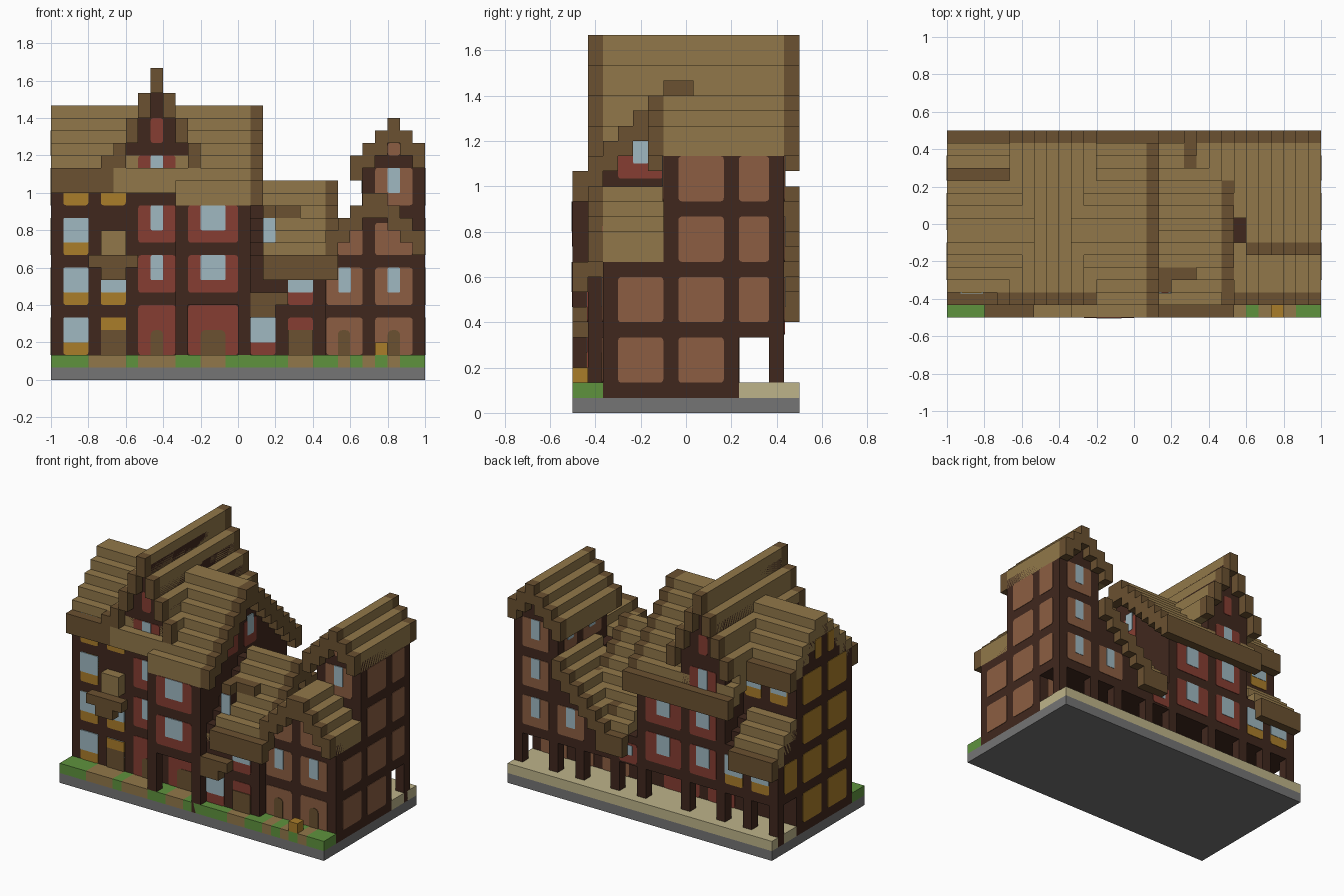
import bpy, bmesh, math
from mathutils import Vector

if "Cube" in bpy.data.objects:
    bpy.data.objects.remove(bpy.data.objects["Cube"], do_unlink=True)

U = 1 / 15  # one block


def P(x, y, z):
    return Vector((x * U - 1, y * U - 0.5, z * U))


# Ten flat colours
MATS = {}


def colour(name, r, g, b):
    m = bpy.data.materials.new(name)
    m.use_nodes = True
    c = [(v / 255) ** 2.2 for v in (r, g, b)] + [1]
    m.diffuse_color = c
    m.node_tree.nodes["Principled BSDF"].inputs["Base Color"].default_value = c
    MATS[name] = m


for row in (("roof", 144, 119, 75), ("trim", 106, 82, 52), ("timber", 66, 44, 35),
            ("red", 133, 64, 53), ("clay", 139, 94, 68), ("ochre", 168, 124, 46),
            ("glass", 158, 183, 192), ("grass", 95, 145, 64), ("stone", 116, 116, 116),
            ("sand", 188, 178, 136)):
    colour(*row)
KEYS = list(MATS)


def finish(name, bm):
    me = bpy.data.meshes.new(name)
    bmesh.ops.recalc_face_normals(bm, faces=bm.faces)
    bm.to_mesh(me)
    bm.free()
    for k in KEYS:
        me.materials.append(MATS[k])
    bpy.context.collection.objects.link(bpy.data.objects.new(name, me))


def add_box(bm, x0, x1, y0, y1, z0, z1, mat):
    vs = bmesh.ops.create_cube(bm, size=1)["verts"]
    lo, hi = P(x0, y0, z0), P(x1, y1, z1)
    for v in vs:
        v.co = (lo + hi) / 2 + v.co * (hi - lo)
    for f in {f for v in vs for f in v.link_faces}:
        f.material_index = KEYS.index(mat)


def boxes(name, mat, *spans):
    bm = bmesh.new()
    for s in spans:
        add_box(bm, *s, mat)
    finish(name, bm)


def roof(name, axis, lo, hi, k0, heights, trims=(), eaves=(), fill=None, thick=2):
    """Stepped roof running along axis; fill = (lo, hi, base, first, last) timber wall below."""
    bm = bmesh.new()

    def put(a0, a1, k, z0, z1, mat):
        s = (a0, a1, k, k + 1) if axis == "x" else (k, k + 1, a0, a1)
        add_box(bm, *s, z0, z1, mat)

    cuts = sorted({lo, hi, *trims, *[t + 1 for t in trims]})
    for k, h in enumerate(heights, k0):
        for a0, a1 in zip(cuts, cuts[1:]):
            put(a0, a1, k, h - thick, h, "trim" if a0 in trims or k in eaves else "roof")
        if fill and fill[3] <= k < fill[4]:
            put(fill[0], fill[1], k, fill[2], h - 1, "timber")
    finish(name, bm)


def plate(bm, face, at, a0, a1, z0, z1, mat, d=0.05, r=0.22, top=None):
    """Thin rounded plate on a wall; face is one of -y, +y, -x, +x."""
    sign = 1 if face[0] == "+" else -1
    rings = []
    corners = [(a1, z1, -1, -1, 0), (a0, z1, 1, -1, 90), (a0, z0, 1, 1, 180), (a1, z0, -1, 1, 270)]
    for off in (-0.02, d):
        ring = []
        for a, z, sa, sz, ang in corners:
            q = top if top and ang < 180 else r
            for s in range(4):
                t = math.radians(ang + s * 30)
                b, w = a + sa * q + q * math.cos(t), z + sz * q + q * math.sin(t)
                n = at + sign * off
                ring.append(bm.verts.new(P(b, n, w) if face[1] == "y" else P(n, b, w)))
        rings.append(ring)
    new = [bm.faces.new(rings[0]), bm.faces.new(rings[1])]
    for i in range(16):
        j = (i + 1) % 16
        new.append(bm.faces.new((rings[0][i], rings[0][j], rings[1][j], rings[1][i])))
    for f in new:
        f.material_index = KEYS.index(mat)


def panels(name, face, at, mat, cols, floors, win=None, tall=3):
    """Grid of wall panels; win = (width, bottom, top) of a centred window."""
    bm = bmesh.new()
    for a0, a1 in cols:
        for z in floors:
            plate(bm, face, at, a0, a1, z, z + tall, mat)
            if win:
                c, w = (a0 + a1) / 2, win[0] / 2
                plate(bm, face, at, c - w, c + w, z + win[1], z + win[2], "glass", 0.09, 0.1)
    finish(name, bm)


def doors(name, at, *xs):
    bm = bmesh.new()
    for x0, x1 in xs:
        plate(bm, "-y", at, x0, x1, 2, 4, "trim", 0.1, 0.05, 0.4)
    finish(name, bm)


# Ground
boxes("base_slab", "stone", (0, 30, 0, 15, 0, 1))
boxes("back_pavement", "sand", (0, 30, 11, 15, 1, 2))
paths = [(3, 6), (7, 10), (12, 14), (19, 21), (23, 24), (25, 26), (27, 28)]
edges = [0] + [e for p in paths for e in p] + [30]
boxes("front_lawn", "grass", *[(a, b, 0, 2, 1, 2) for a, b in zip(edges[::2], edges[1::2])])
boxes("front_paths", "roof", *[(a, b, 0, 2, 1, 2) for a, b in paths])
boxes("crate", "ochre", (26, 27, 0, 1, 2, 3))

# Ground floor walls, rear arcade posts and porch posts
boxes("ground_floor", "timber", (0, 16, 2, 11, 1, 6), (16, 22, 1, 11, 1, 5), (22, 30, 2, 11, 1, 5))
boxes("arcade_posts", "timber", *[(i, i + 1, 13, 14, 1, 5) for i in (0, 3, 6, 10, 15, 18, 22, 25, 29)])
boxes("porch_posts", "timber", (10, 11, 0, 1, 1, 6), (15, 16, 0, 1, 1, 6))
boxes("upper_floor", "timber", (0, 30, 11, 14, 5, 8), (24, 25, 6, 14, 5, 13))

# Stepped roofs with their walls
slope = list(range(17, 23))
roof("left_roof", "x", 0, 5, 1, slope + [22, 21, 20, 19, 18], eaves=(1, 11), fill=(0, 6, 1, 2, 11))
roof("left_rear_roof", "x", 0, 5, 11, [13, 12, 11, 10], eaves=(14,), fill=(0, 6, 5, 11, 14))
roof("middle_roof", "x", 5, 17, 1, slope + list(range(22, 14, -1)), trims=(16,), eaves=(14,),
     fill=(6, 16, 6, 2, 14))
roof("bay_roof", "x", 10, 17, 0, [16, 17], trims=(16,), fill=(10, 16, 6, 0, 2))
roof("tall_gable_roof", "y", 1, 15, 5, [19, 21, 23, 25, 23, 21, 19], trims=(1, 14),
     fill=(2, 14, 6, 6, 11))
roof("centre_roof", "x", 17, 23, 0, [16 - abs(j - 6) for j in range(12)], trims=(22,), eaves=(0,),
     fill=(16, 22, 5, 1, 12))
roof("centre_rear_roof", "x", 17, 20, 12, [10, 9, 8], trims=(19,), eaves=(14,))
roof("rear_lean_to_roof", "y", 8, 15, 18, range(8, 15), trims=(14,), fill=(8, 14, 5, 18, 25))
roof("right_tall_roof", "y", 5, 15, 24, [18, 19, 20, 21, 20, 19], trims=(5, 14), fill=(6, 14, 5, 25, 30))
roof("right_low_roof", "y", 1, 6, 22, [12, 13, 14, 15, 15, 14, 13, 12], trims=(1,),
     fill=(2, 6, 1, 22, 30))

# Awnings and dormer
roof("left_awning", "x", 4, 6, 0, [10, 12, 14], eaves=(0,), thick=2)
boxes("left_awning_edge", "trim", (3, 7, 0, 1, 9, 10), (4, 5, 1, 5, 17, 18))
roof("centre_awning", "x", 16, 18, 0, [7, 9], eaves=(0,))
boxes("centre_awning_edge", "trim", (16, 19, 0, 1, 6, 7))
boxes("dormer_wall", "timber", (17, 18, 2, 6, 9, 13))
boxes("dormer_roof", "roof", (17, 20, 4, 8, 12, 14))
boxes("dormer_trim", "trim", (18, 20, 3, 4, 13, 14), (17, 18, 2, 4, 13, 14))

# Left house panels
wide = (2, 1, 3)
panels("left_front_panels", "-y", 2, "ochre", [(1, 3)], (2, 6, 10, 14), wide)
panels("left_door_panels", "-y", 2, "ochre", [(4, 6)], (2, 6, 14), wide)
boxes("left_door_lintel", "ochre", (4, 6, 1.88, 2, 4, 5))
boxes("left_door", "trim", (4, 6, 1.88, 2, 2, 4))
panels("left_side_panels", "-x", 0, "ochre", [(3, 6), (7, 10)], (2, 6, 10, 14))
panels("left_side_rear_panels", "-x", 0, "ochre", [(11, 13)], (6,))
panels("left_gable_panels", "-x", 0, "ochre", [(5, 6), (7, 8)], (18,), tall=2)
panels("left_rear_panels", "+y", 14, "ochre", [(1, 3), (4, 6)], (6,), wide)
panels("left_rear_upper_panels", "+y", 11, "ochre", [(1, 3), (4, 5.8)], (14,), (1.8, 1, 3))

# Middle house panels
narrow = (1, 1, 3)
panels("gable_panels", "-y", 2, "red", [(7, 10)], (7, 11, 15), narrow)
panels("gable_ground_panel", "-y", 2, "red", [(7, 10), (11, 15)], (2,), tall=4)
panels("gable_peak_panel", "-y", 2, "red", [(8, 9)], (19,), tall=2)
panels("bay_panels", "-y", 0, "red", [(11, 15)], (7, 11), (2, 1, 3))
doors("middle_doors", 2, (8, 9), (12, 14))
panels("middle_rear_panels", "+y", 14, "red", [(7, 10), (11, 15)], (6, 10), (1.5, 1, 3))
panels("rear_gable_panel", "+y", 14, "red", [(7, 10)], (14,), narrow)
panels("rear_peak_panel", "+y", 14, "red", [(8, 9)], (18.5,), tall=2)
panels("middle_side_panels", "+x", 16, "red", [(3, 6), (7, 9)], (15.5,), narrow, tall=2.5)
panels("arcade_red_panels", "+y", 11, "red", [(7, 10), (11, 15)], (2,))

# Centre house panels
panels("centre_front_panels", "-y", 1, "red", [(16, 18)], (2,), wide)
panels("centre_door_panels", "-y", 1, "red", [(19, 21)], (2,))
panels("centre_upper_panels", "-y", 1, "red", [(19, 21)], (6,), wide)
boxes("centre_door", "trim", (19, 21, 0.87, 1, 2, 4))
panels("dormer_panel", "-y", 2, "red", [(17, 18)], (10,), narrow)
panels("centre_rear_panels", "+y", 14, "red", [(16, 18)], (5.2,), (1, 0.8, 1.8), tall=2)

# Right house panels
panels("right_front_panels", "-y", 2, "clay", [(22.1, 25), (26, 29)], (2,))
panels("right_front_upper_panels", "-y", 2, "clay", [(22.1, 25), (26, 29)], (6,), narrow)
panels("right_low_gable_panels", "-y", 2, "clay", [(23, 25), (26, 29)], (10,), tall=2.6)
doors("right_doors", 2, (23, 24), (27, 28))
panels("right_tall_front_panels", "-y", 6, "clay", [(26, 29)], (14,), narrow)
panels("right_tall_peak_panel", "-y", 6, "clay", [(27, 28)], (18,), tall=1)
panels("right_side_panels", "+x", 30, "clay", [(3, 6), (7, 10)], (2, 6))
panels("right_side_upper_panels", "+x", 30, "clay", [(7, 10), (11, 13)], (10, 14))
panels("right_side_rear_panel", "+x", 30, "clay", [(11, 13)], (6,))
panels("right_tall_inner_panels", "-x", 25, "clay", [(7, 10), (11, 13)], (14,), narrow)
panels("right_rear_panels", "+y", 14, "clay", [(26, 29)], (6, 10, 14), narrow)
panels("right_rear_low_panels", "+y", 14, "clay", [(22, 25)], (6,), narrow)
panels("arcade_clay_panels", "+y", 11, "clay", [(19, 22), (23, 25), (26, 29)], (2,))
